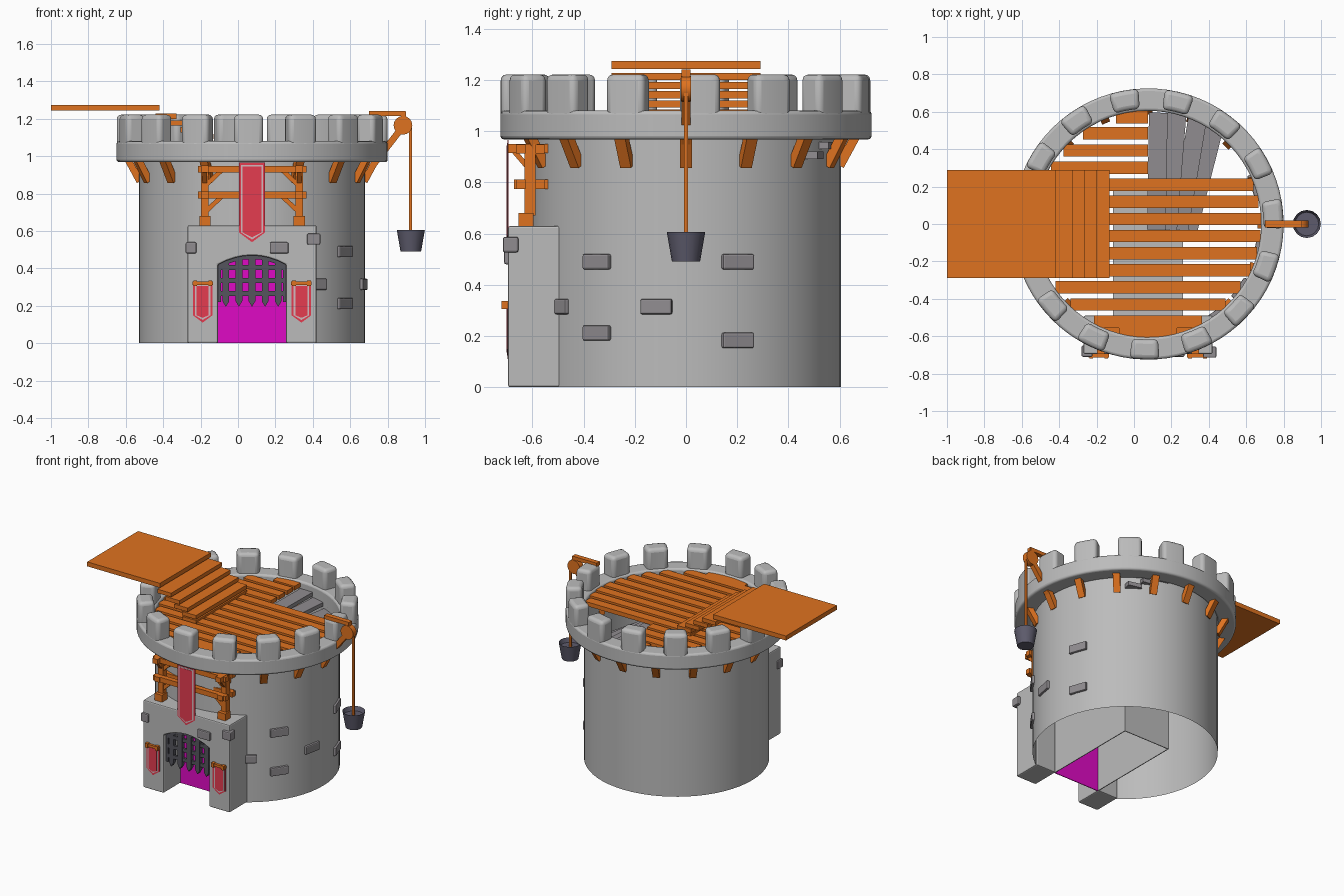
import bpy, bmesh, math
from mathutils import Vector

if "Cube" in bpy.data.objects:
    bpy.data.objects.remove(bpy.data.objects["Cube"])

CX = 0.075      # tower axis
R = 0.605       # tower radius


def mat(name, rgb):
    m = bpy.data.materials.new(name)
    m.diffuse_color = (*rgb, 1)
    m.use_nodes = True
    m.node_tree.nodes["Principled BSDF"].inputs["Base Color"].default_value = m.diffuse_color
    return m


STONE = mat("stone_grey", (0.50, 0.50, 0.50))
BRICK = mat("dark_stone", (0.28, 0.265, 0.28))
WOOD = mat("orange_wood", (0.74, 0.17, 0.014))
IRON = mat("iron", (0.09, 0.09, 0.11))
PAIL = mat("slate_bucket", (0.11, 0.105, 0.15))
MAGENTA = mat("magenta_portal", (0.74, 0.003, 0.56))
RED = mat("banner_red", (0.78, 0.045, 0.08))
TRIM = mat("banner_trim", (0.65, 0.50, 0.52))


def finish(bm, name, material, bevel=0, segs=2, smooth=False, fix=True):
    if fix:
        bmesh.ops.recalc_face_normals(bm, faces=bm.faces)
    me = bpy.data.meshes.new(name)
    bm.to_mesh(me)
    bm.free()
    ob = bpy.data.objects.new(name, me)
    bpy.context.collection.objects.link(ob)
    me.materials.append(material)
    if bevel:
        b = ob.modifiers.new("bevel", "BEVEL")
        b.width, b.segments, b.limit_method = bevel, segs, "ANGLE"
        b.angle_limit = math.radians(40)
    if smooth:
        bpy.ops.object.select_all(action="DESELECT")
        ob.select_set(True)
        bpy.context.view_layer.objects.active = ob
        bpy.ops.object.shade_smooth_by_angle(angle=math.radians(35))
    return ob


def box(name, material, x, y, z, bevel=0):
    bm = bmesh.new()
    bmesh.ops.create_cube(bm, size=1)
    for v in bm.verts:
        v.co = Vector([(a + b) / 2 + c * (b - a) for (a, b), c in zip((x, y, z), v.co)])
    return finish(bm, name, material, bevel)


def beam(name, material, p, q, w, h, bevel=0):
    """Bar of section w x h between two points."""
    p, q = Vector(p), Vector(q)
    bm = bmesh.new()
    bmesh.ops.create_cube(bm, size=1)
    rot = (q - p).to_track_quat("X", "Z")
    for v in bm.verts:
        v.co = (p + q) / 2 + rot @ Vector((v.co.x * (q - p).length, v.co.y * w, v.co.z * h))
    return finish(bm, name, material, bevel)


def plate(name, material, pts, y0, y1, bevel=0):
    """Front-view outline (x, z) extruded along y."""
    bm = bmesh.new()
    f = bm.faces.new([bm.verts.new((x, y0, z)) for x, z in pts])
    g = bmesh.ops.extrude_face_region(bm, geom=[f])["geom"]
    for v in g:
        if isinstance(v, bmesh.types.BMVert):
            v.co.y = y1
    return finish(bm, name, material, bevel)


def polar(deg, r, z):
    a = math.radians(deg)
    return (CX + r * math.cos(a), r * math.sin(a), z)


def sector(name, r0, r1, a0, a1, z0, z1, n, bevel):
    """Curved block between two angles; a full turn gives a closed ring."""
    bm = bmesh.new()
    full = a1 - a0 == 360
    rows = [[bm.verts.new(polar(a0 + (a1 - a0) * i / n, r, z))
             for r, z in ((r0, z0), (r1, z0), (r1, z1), (r0, z1))]
            for i in range(n if full else n + 1)]
    for i in range(n):
        p, q = rows[i], rows[(i + 1) % len(rows)]
        for k in range(4):
            bm.faces.new((p[k], p[(k + 1) % 4], q[(k + 1) % 4], q[k]))
    if not full:
        bm.faces.new(rows[0])
        bm.faces.new(rows[-1])
    return finish(bm, name, STONE, bevel, 3, True)


# Tower wall: open shell with a doorway gap behind the gatehouse
bm = bmesh.new()
levels = (0, 0.5, 1.0)
grid = [[bm.verts.new(polar(-90 + 6 * i, R, z)) for z in levels] for i in range(60)]
for i in range(60):
    p, q = grid[i], grid[(i + 1) % 60]
    for k in range(2):
        if not (k == 0 and (i < 3 or i >= 57)):
            bm.faces.new((p[k], q[k], q[k + 1], p[k + 1]))
finish(bm, "tower_wall", STONE, smooth=True, fix=False)

# Battlement ring and merlons
sector("battlement_ring", 0.605, 0.725, 0, 360, 0.968, 1.08, 75, 0.014)
for k in range(15):
    a = -91.5 + 24 * k
    sector("merlon", 0.617, 0.724, a - 6.4, a + 6.4, 1.04, 1.222, 4, 0.024)

# Wooden brackets under the ring
for k in range(16):
    a = 22.5 * k
    if k != 12:
        beam("bracket", WOOD, polar(a, 0.60, 0.865), polar(a, 0.665, 0.985), 0.046, 0.036)

# Floor planks, cut short beside the stair opening
for k in range(-4, 10):
    y = 0.21 - 0.0915 * k
    y = max(min(y, 0.57), -0.575)
    half = math.sqrt(max(0.605 ** 2 - (abs(y) + 0.01) ** 2, 0))
    box("floor_plank", WOOD, (CX - half, CX if k < 0 else CX + half),
        (y - 0.033, y + 0.033), (1.04, 1.07))

# Stone stair slabs fanning down through the opening
for i, (xb, xt) in enumerate(((0.12, 0.13), (0.18, 0.23), (0.24, 0.34), (0.29, 0.43))):
    z = 1.02 - 0.038 * i
    yt = (0.595, 0.59, 0.565, 0.525)[i]
    beam("stair_slab", BRICK, (xb, -0.03, z), (xt, yt, z), 0.10, 0.028)

# Boarding platform and the steps down to the floor
box("platform", WOOD, (-1, -0.42), (-0.29, 0.29), (1.243, 1.275))
for i in range(5):
    x1 = -0.33 + 0.066 * i if i < 4 else -0.13
    z = 1.228 - 0.036 * i
    box("platform_step", WOOD, (x1 - 0.11, x1), (-0.29, 0.29), (z - 0.028, z))

# Gatehouse block with arched opening
arch = lambda x: 0.47 - 0.05 * ((x - CX) / 0.182) ** 2
xs = [CX + 0.182 * t / 4 for t in range(-4, 5)]
outline = [(-0.27, 0), (xs[0], 0)] + [(x, arch(x)) for x in xs] + \
          [(xs[-1], 0), (0.42, 0), (0.42, 0.63), (-0.27, 0.63)]
plate("gatehouse", STONE, outline, -0.695, -0.49, 0.008)

# Passage behind the gate: thin-walled, open below, front is the magenta portal
bm = bmesh.new()
bmesh.ops.create_cube(bm, size=1)
for v in bm.verts:
    v.co = Vector((CX + v.co.x * 0.374, -0.14 + v.co.y * 0.72, 0.25 + v.co.z * 0.5))
bmesh.ops.delete(bm, geom=[min(bm.faces, key=lambda f: f.calc_center_median().z)],
                 context="FACES_ONLY")
passage = finish(bm, "gate_passage", STONE, fix=False)
passage.data.materials.append(MAGENTA)
for f in passage.data.polygons:
    f.material_index = 1 if f.normal.y < -0.5 else 0
passage.modifiers.new("walls", "SOLIDIFY").thickness = 0.008

# Portcullis
for k in range(-2, 3):
    x = CX + 0.07 * k
    plate("portcullis_bar", IRON, [(x - 0.018, arch(x)), (x - 0.018, 0.225), (x, 0.195),
                                   (x + 0.018, 0.225), (x + 0.018, arch(x))], -0.67, -0.64)
for z in (0.265, 0.335, 0.405):
    box("portcullis_crossbar", IRON, (xs[0], xs[-1]), (-0.665, -0.65), (z - 0.013, z + 0.013))
plate("portcullis_arch", IRON, [(x, arch(x)) for x in xs] +
      [(x, arch(x) - 0.02) for x in reversed(xs)], -0.67, -0.64)
for s in (-1, 1):
    x = CX + s * 0.174
    box("portcullis_side", IRON, (x - 0.008, x + 0.008), (-0.665, -0.645), (0.22, 0.42))

# Timber frame on top of the gatehouse
for z in (0.93, 0.793):
    for y in (-0.645, -0.57):
        box("frame_rail", WOOD, (-0.215, 0.365), (y - 0.018, y + 0.018), (z - 0.018, z + 0.018))
for s in (-1, 1):
    x = CX + s * 0.252
    box("frame_foot", WOOD, (x - 0.03, x + 0.03), (-0.655, -0.595), (0.628, 0.68))
    box("frame_post", WOOD, (x - 0.02, x + 0.02), (-0.63, -0.588), (0.67, 0.94))
    box("frame_crossbeam", WOOD, (x - 0.02, x + 0.02), (-0.695, -0.53), (0.914, 0.95))
    box("frame_crossbeam_low", WOOD, (x - 0.02, x + 0.02), (-0.672, -0.53), (0.775, 0.811))
    for z in (0.84, 0.70):
        beam("frame_brace", WOOD, (x, -0.61, z), (x - s * 0.09, -0.61, z + 0.085), 0.028, 0.024)
    beam("frame_side_brace", WOOD, (x, -0.61, 0.85), (x, -0.67, 0.92), 0.025, 0.02)


# Banners: red plate, light outline and red centre
def pennant(name, cx, half, top, bottom, y):
    for i, (inset, m) in enumerate(((0, RED), (0.011, TRIM), (0.02, RED))):
        h = half - inset
        pts = [(cx - h, top - inset * (i > 0)), (cx - h, bottom + half * 0.75),
               (cx, bottom + inset * 1.3), (cx + h, bottom + half * 0.75),
               (cx + h, top - inset * (i > 0))]
        plate(name, m, pts, y - 0.004 - 0.0018 * i, y)


pennant("large_banner", CX, 0.07, 0.965, 0.54, -0.694)
for s in (-1, 1):
    x = CX + s * 0.264
    pennant("small_banner", x, 0.052, 0.325, 0.11, -0.694)
    box("banner_rod", WOOD, (x - 0.055, x + 0.055), (-0.713, -0.694), (0.312, 0.33))
    for t in (-1, 1):
        xe = x + t * 0.04
        box("banner_rod_block", WOOD, (xe - 0.01, xe + 0.01), (-0.72, -0.69), (0.305, 0.336))

# Loose stones on the gatehouse and round the tower
for x0, x1, y0, y1, z in ((0.17, 0.27, -0.71, -0.68, 0.51), (0.37, 0.44, -0.715, -0.655, 0.557),
                          (-0.28, -0.222, -0.71, -0.65, 0.51)):
    box("gatehouse_stone", BRICK, (x0, x1), (y0, y1), (z - 0.03, z + 0.03), 0.007)
for a, z, w in ((-35, 0.49, 0.125), (-35, 0.212, 0.125), (19.5, 0.49, 0.13),
                (19.5, 0.183, 0.13), (-11, 0.315, 0.125), (-55, 0.315, 0.12)):
    t = Vector((-math.sin(math.radians(a)), math.cos(math.radians(a)), 0)) * w / 2
    c = Vector(polar(a, 0.602, z))
    beam("wall_stone", BRICK, c - t, c + t, 0.034, 0.06, 0.007)

# Hoist: arm, brace, pulley, rope and bucket
beam("hoist_arm", WOOD, (0.70, 0, 1.228), (0.895, 0, 1.228), 0.035, 0.026)
beam("hoist_brace", WOOD, (0.72, 0, 0.95), (0.875, 0, 1.15), 0.035, 0.035)
beam("hoist_link", WOOD, (0.885, 0, 1.15), (0.885, 0, 1.24), 0.03, 0.025)
bm = bmesh.new()
bmesh.ops.create_cone(bm, cap_ends=True, segments=16, radius1=0.05, radius2=0.05, depth=0.04)
for v in bm.verts:
    v.co = Vector((0.882 + v.co.x, v.co.z, 1.165 + v.co.y))
finish(bm, "hoist_pulley", WOOD, smooth=True)
box("hoist_rope", WOOD, (0.913, 0.929), (-0.008, 0.008), (0.51, 1.16))
bm = bmesh.new()
bmesh.ops.create_cone(bm, cap_ends=True, segments=16, radius1=0.055, radius2=0.075, depth=0.115)
top = max(bm.faces, key=lambda f: f.calc_center_median().z)
bmesh.ops.inset_region(bm, faces=[top], thickness=0.012)
bmesh.ops.translate(bm, verts=top.verts, vec=(0, 0, -0.03))
bmesh.ops.translate(bm, verts=bm.verts, vec=(0.924, 0, 0.548))
finish(bm, "bucket", PAIL, smooth=True)
